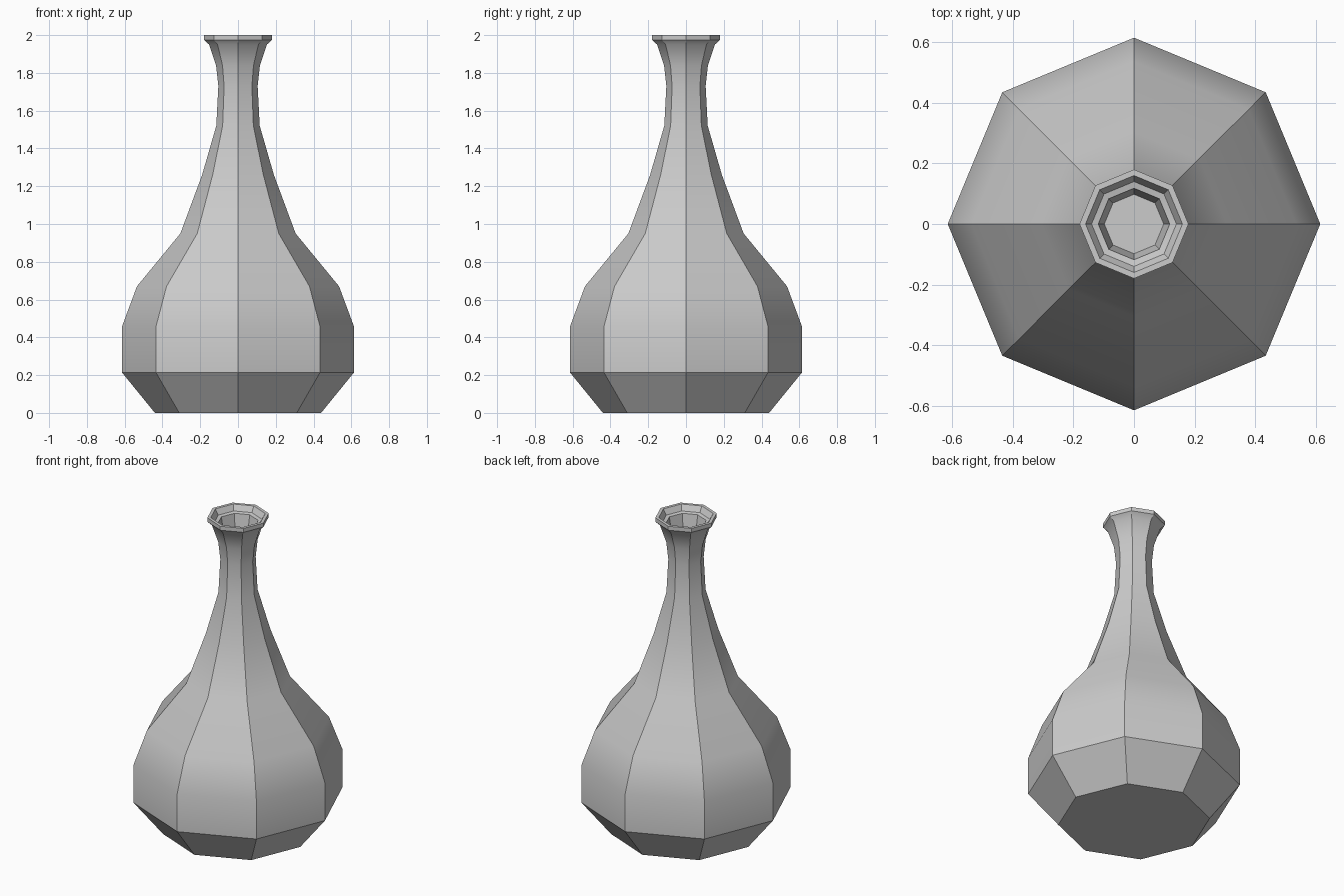
import bpy, bmesh, math

if "Cube" in bpy.data.objects:
    bpy.data.objects.remove(bpy.data.objects["Cube"])

SIDES = 8
# Outer wall from base to lip, then the stepped mouth (radius, height)
PROFILE = [
    (0.44, 0.0), (0.615, 0.215), (0.615, 0.455), (0.535, 0.67),
    (0.305, 0.95), (0.19, 1.26), (0.115, 1.52), (0.104, 1.73),
    (0.116, 1.84), (0.153, 1.95), (0.18, 1.975), (0.18, 2.0),
    (0.16, 2.0), (0.14, 1.965), (0.118, 1.96), (0.098, 1.85),
]

# Octagonal vase body, closed by the base and the mouth floor
bm = bmesh.new()
rings = []
for r, z in PROFILE:
    rings.append([bm.verts.new((r * math.cos(i * math.tau / SIDES),
                                r * math.sin(i * math.tau / SIDES), z))
                  for i in range(SIDES)])
for low, high in zip(rings, rings[1:]):
    for i in range(SIDES):
        j = (i + 1) % SIDES
        bm.faces.new((low[i], low[j], high[j], high[i]))
bm.faces.new(rings[0][::-1])
bm.faces.new(rings[-1])

mesh = bpy.data.meshes.new("vase")
bm.to_mesh(mesh)
bm.free()
vase = bpy.data.objects.new("vase", mesh)
bpy.context.collection.objects.link(vase)

# Smooth along the curve, crisp between the eight sides
bpy.context.view_layer.objects.active = vase
vase.select_set(True)
bpy.ops.object.shade_smooth_by_angle(angle=math.radians(30))
